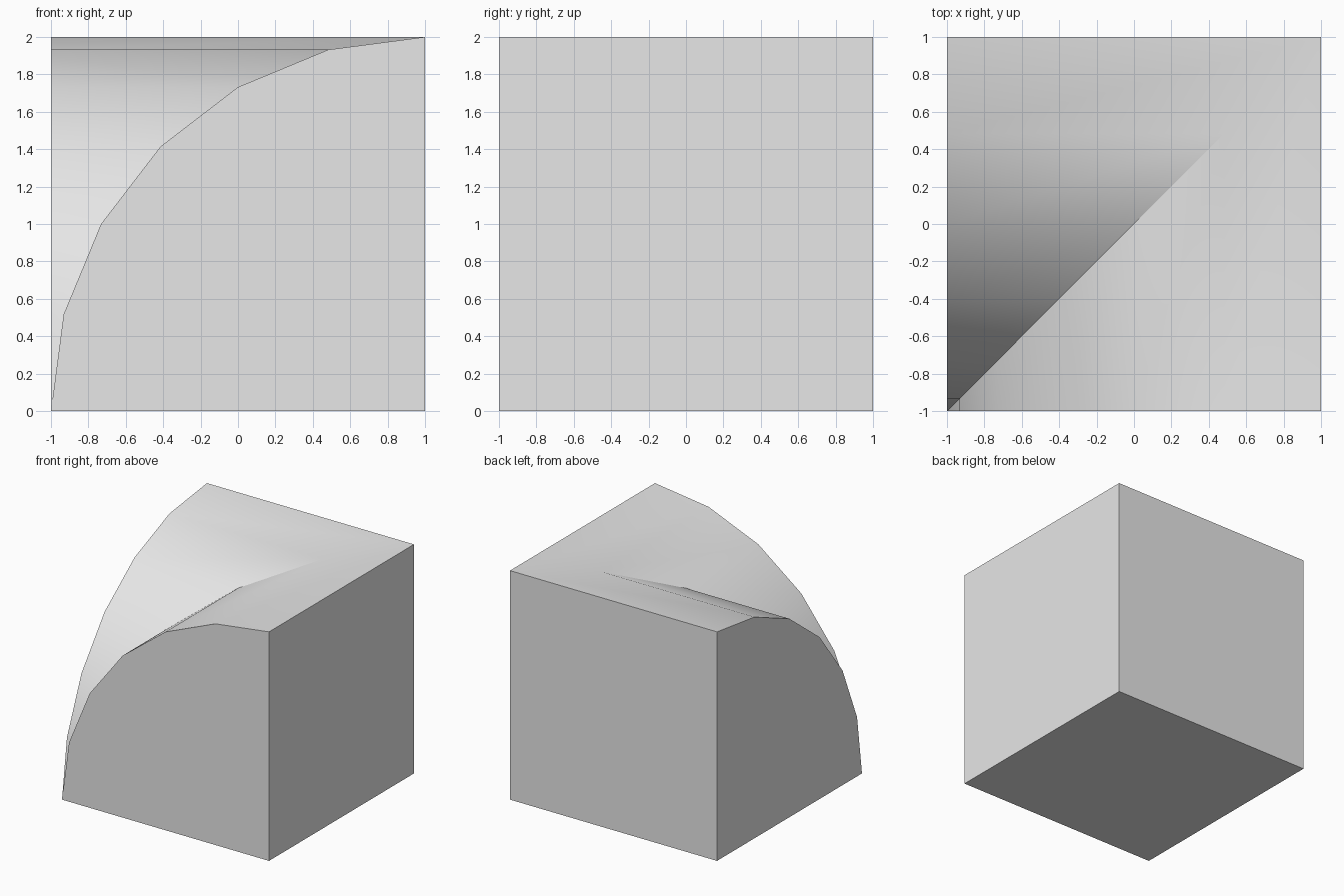
import bpy
import bmesh
from math import cos, sin, pi, radians

cube = bpy.data.objects.get("Cube")
if cube:
    bpy.data.objects.remove(cube, do_unlink=True)

SEGMENTS = 6
RADIUS = 2.0

# Quarter-circle profile, rising from the low corner to the high side
steps = [i * pi / 2 / SEGMENTS for i in range(SEGMENTS + 1)]
profile = [(1 - RADIUS * cos(a), RADIUS * sin(a)) for a in steps]

bm = bmesh.new()


def add_face(points, swap=False, smooth=False):
    """Add a face; swap mirrors it across the diagonal x = y."""
    if swap:
        points = [(y, x, z) for x, y, z in points]
    face = bm.faces.new([bm.verts.new(p) for p in points])
    face.smooth = smooth


for swap in (False, True):
    # Curved strips that meet their mirror in the diagonal valley
    for i, ((u, h), (v, k)) in enumerate(zip(profile, profile[1:])):
        strip = [(u, -1, h), (v, -1, k), (v, v, k)]
        if i > 0:
            strip.append((u, u, h))
        add_face(strip, swap, smooth=True)
    # Arched side wall and full square wall
    add_face([(u, -1, h) for u, h in profile] + [(1, -1, 0)], swap)
    add_face([(1, -1, 0), (1, 1, 0), (1, 1, 2), (1, -1, 2)], swap)

# Base
add_face([(-1, -1, 0), (-1, 1, 0), (1, 1, 0), (1, -1, 0)])

bmesh.ops.remove_doubles(bm, verts=bm.verts, dist=0.0001)
bmesh.ops.recalc_face_normals(bm, faces=bm.faces)
mesh = bpy.data.meshes.new("inner_corner_curve_block")
bm.to_mesh(mesh)
bm.free()

block = bpy.data.objects.new("inner_corner_curve_block", mesh)
bpy.context.collection.objects.link(block)

# Plain grey material
grey = bpy.data.materials.new("light_grey")
grey.use_nodes = True
color = (0.8, 0.8, 0.8, 1)
grey.diffuse_color = color
for node in grey.node_tree.nodes:
    if node.type == "BSDF_PRINCIPLED":
        node.inputs["Base Color"].default_value = color
mesh.materials.append(grey)

# Smooth the curves, keep the walls and valley crisp
bpy.ops.object.select_all(action="DESELECT")
block.select_set(True)
bpy.context.view_layer.objects.active = block
bpy.ops.object.shade_smooth_by_angle(angle=radians(30))
